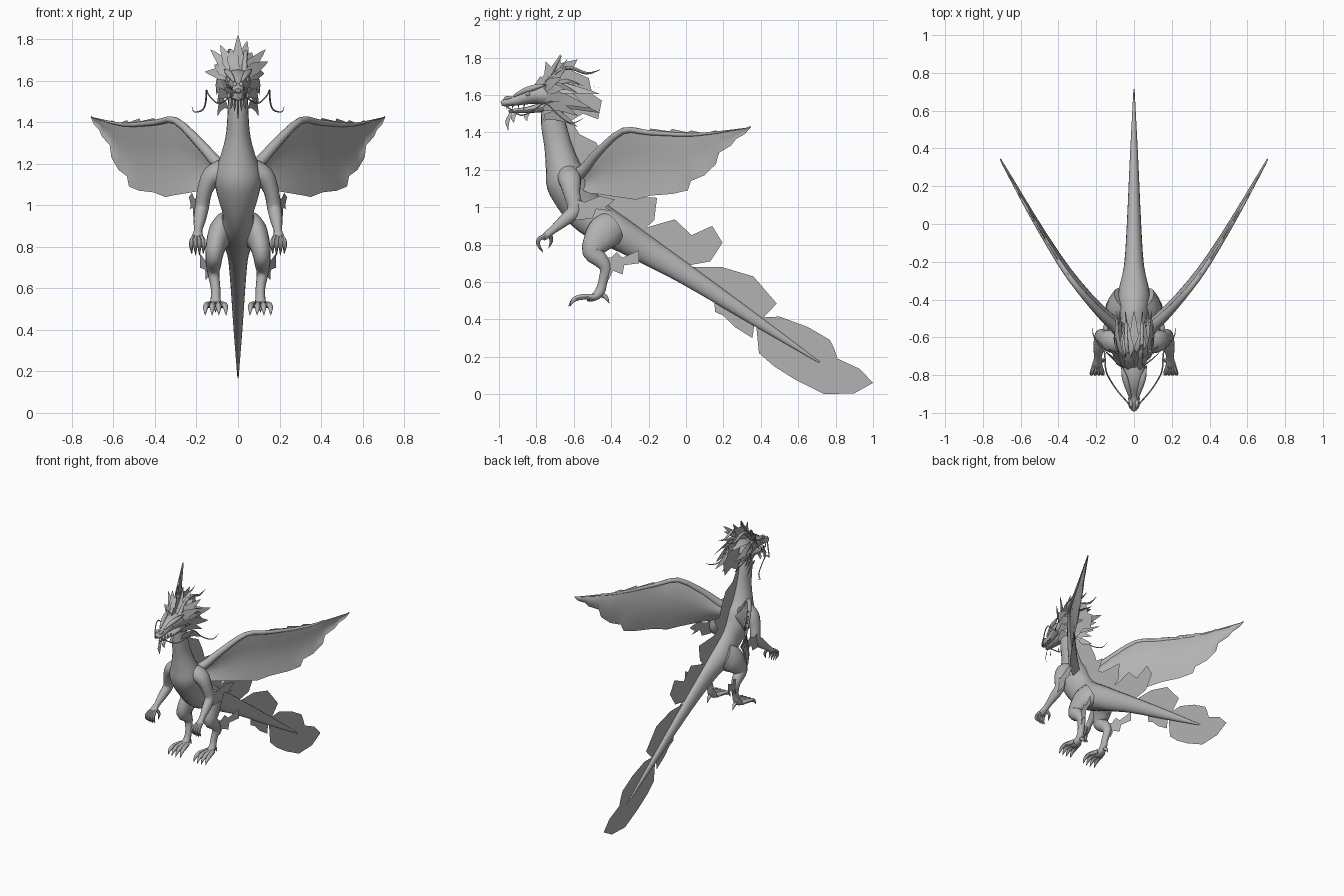
import bpy, bmesh, math, random
from mathutils import Vector

random.seed(4)
grey = bpy.data.materials.new("stone grey")
grey.diffuse_color = (0.45, 0.45, 0.45, 1)


def finish(name, bm, mirror=False):
    me = bpy.data.meshes.new(name)
    bmesh.ops.recalc_face_normals(bm, faces=bm.faces)
    bm.to_mesh(me)
    bm.free()
    me.materials.append(grey)
    ob = bpy.data.objects.new(name, me)
    bpy.context.collection.objects.link(ob)
    if mirror:
        m = ob.modifiers.new("mirror", 'MIRROR')
        m.use_clip = False
        m.use_mirror_merge = False
    return ob


def smooth_path(pts, n):
    """Catmull-Rom through points of any dimension."""
    out = []
    for i in range(len(pts) - 1):
        p0, p1, p2, p3 = pts[max(i - 1, 0)], pts[i], pts[i + 1], pts[min(i + 2, len(pts) - 1)]
        for k in range(n):
            t = k / n
            out.append([0.5 * (2 * b + (c - a) * t + (2 * a - 5 * b + 4 * c - d) * t * t
                               + (3 * b - a - 3 * c + d) * t ** 3)
                        for a, b, c, d in zip(p0, p1, p2, p3)])
    return out + [list(pts[-1])]


def add_tube(bm, pts, sides=12, n=3):
    """Tapered tube; each point is x, y, z, half width, half depth."""
    pts = smooth_path([p if len(p) == 5 else (*p, p[3]) for p in pts], n)
    rings = []
    for i, p in enumerate(pts):
        a, b = pts[max(i - 1, 0)], pts[min(i + 1, len(pts) - 1)]
        tan = (Vector(b[:3]) - Vector(a[:3])).normalized()
        side = Vector((1, 0, 0)) - tan * tan.x
        if side.length < 0.2:
            side = Vector((0, 1, 0)) - tan * tan.y
        side.normalize()
        up = tan.cross(side)
        rx, ry = max(p[3], 0.001), max(p[4], 0.001)
        rings.append([bm.verts.new(Vector(p[:3]) + side * rx * math.cos(u) + up * ry * math.sin(u))
                      for u in (2 * math.pi * k / sides for k in range(sides))])
    for r, s in zip(rings, rings[1:]):
        for k in range(sides):
            j = (k + 1) % sides
            bm.faces.new((r[k], r[j], s[j], s[k]))
    bm.faces.new(rings[0][::-1])
    bm.faces.new(rings[-1])


def tubes(name, paths, mirror=False, sides=12, n=3):
    bm = bmesh.new()
    for p in paths:
        add_tube(bm, p, sides, n)
    return finish(name, bm, mirror)


def sheet(name, outline, x=0.0, lean=0.0, mirror=False):
    """Flat fin from a side outline of (y, z) points."""
    bm = bmesh.new()
    y0 = outline[0][0]
    f = bm.faces.new([bm.verts.new((x + lean * (y - y0), y, z)) for y, z in outline])
    bmesh.ops.triangulate(bm, faces=[f])
    return finish(name, bm, mirror)


def add_blade(bm, pts, width, across):
    """Curved leaf-shaped tuft with a notched point."""
    across = Vector(across).normalized()
    path = smooth_path(pts, 3)
    rows = []
    for i, p in enumerate(path):
        t = i / (len(path) - 1)
        w = width * (0.6 + 0.8 * t if t < 0.5 else 2 * (1 - t) + 0.02)
        rows.append([bm.verts.new(Vector(p) + across * w * s) for s in (-1, 1)])
    for a, b in zip(rows, rows[1:]):
        bm.faces.new((a[0], a[1], b[1], b[0]))


# body from neck to tail tip
spine = [(-.72, 1.57, .045, .05), (-.71, 1.45, .05, .065), (-.685, 1.33, .06, .073),
         (-.66, 1.22, .09, .092), (-.635, 1.14, .115, .115), (-.59, 1.05, .10, .11),
         (-.53, .97, .075, .105), (-.45, .91, .083, .10), (-.36, .86, .083, .09),
         (-.22, .775, .053, .075), (0, .64, .038, .055), (.35, .41, .022, .032), (.714, .17, .003, .004)]
tubes("body", [[(0, *p) for p in spine]], sides=20)

# head, jaw, brow, eyes and teeth
skull = [(-.988, 1.553, .012, .012), (-.965, 1.56, .028, .022), (-.91, 1.57, .03, .027),
         (-.86, 1.588, .042, .04), (-.81, 1.60, .056, .048), (-.75, 1.60, .062, .055),
         (-.69, 1.59, .05, .05), (-.65, 1.57, .02, .025)]
tubes("skull", [[(0, *p) for p in skull]], sides=16)
jaw = [(-.95, 1.512, .01, .006), (-.92, 1.515, .022, .011), (-.85, 1.52, .032, .016),
       (-.76, 1.535, .045, .027), (-.71, 1.55, .03, .02)]
tubes("lower_jaw", [[(0, *p) for p in jaw]], sides=12)
tubes("brow", [[(.018, -.92, 1.595, .006), (.034, -.865, 1.622, .014), (.05, -.81, 1.64, .015),
                (.066, -.75, 1.655, .002)]], True, 8)
tubes("nostril", [[(.012, -.975, 1.575, .004), (.016, -.955, 1.585, .011), (.016, -.93, 1.585, .004)]], True, 8)
bm = bmesh.new()
bmesh.ops.create_uvsphere(bm, u_segments=10, v_segments=8, radius=.012)
bmesh.ops.translate(bm, vec=(.043, -.845, 1.605), verts=bm.verts)
finish("eye", bm, True)
tubes("teeth", [[(.024 + .004 * i, -.955 + .03 * i, 1.548, .005), (.024 + .004 * i, -.958 + .03 * i, 1.523, .001)]
                for i in range(4)], True, 6, 1)

# whiskers and horns
tubes("whisker", [[(.02, -.96, 1.54, .005), (.09, -.88, 1.49, .004), (.14, -.8, 1.53, .004),
                   (.152, -.75, 1.555, .004), (.155, -.69, 1.5, .004), (.17, -.64, 1.46, .004),
                   (.21, -.6, 1.45, .003), (.222, -.55, 1.475, .001)]], True, 6)
tubes("horn", [[(.03, -.76, 1.64, .014), (.035, -.69, 1.72, .012), (.04, -.62, 1.745, .01),
                (.042, -.53, 1.715, .007), (.045, -.46, 1.735, .001)]], True, 8)

# beard hanging from the chin
bm = bmesh.new()
for x, y, dz in ((0, -.93, .10), (.015, -.9, .06), (-.015, -.9, .06), (.03, -.83, .05), (-.03, -.83, .05)):
    add_blade(bm, [(x, y, 1.515), (x, y - .025, 1.51 - dz * .5), (x * 1.3, y - .02, 1.51 - dz)], .013, (.5, 1, 0))
finish("beard", bm)

# mane: crown fan standing up, then tufts sweeping back
bm = bmesh.new()
for i in range(11):
    a = math.radians(-80 + 16 * i)
    r = (.19, .15, .21)[i % 3]
    s, c = math.sin(a), math.cos(a)
    y1 = -.70 + random.uniform(-.02, .03)
    add_blade(bm, [(s * .03, -.77, 1.61 + c * .02), (s * .09, y1 - .02, 1.62 + c * .09),
                   (s * r * .85, y1 + .04, 1.61 + c * r)], .03, (c, .25, -s))
finish("crown_tufts", bm)
bm = bmesh.new()
for i in range(13):
    a = math.radians(-120 + 20 * i)
    s, c = math.sin(a), math.cos(a)
    r = .05 + .02 * (i % 2)
    yl = -.46 - .05 * ((i * 2) % 3)
    add_blade(bm, [(s * .045, -.74, 1.6 + c * .05), (s * (r + .03), -.64, 1.59 + c * (r + .02)),
                   (s * (r + .035), yl, 1.55 + c * (r + .04))], .032, (c, .1, -s))
for sx in (-1, 1):
    for k in range(4):
        z = 1.66 - .05 * k
        add_blade(bm, [(sx * .05, -.76, z - .03), (sx * .08, -.68, z - .02), (sx * .10, -.58, z - .05 - .01 * k)],
                  .028, (sx * .3, .1, 1))
finish("mane_tufts", bm)
sheet("head_crest", [(-.82, 1.64), (-.78, 1.70), (-.76, 1.69), (-.75, 1.78), (-.72, 1.75), (-.67, 1.82), (-.67, 1.77),
                     (-.58, 1.79), (-.61, 1.73), (-.52, 1.69), (-.57, 1.65), (-.45, 1.57), (-.50, 1.53),
                     (-.47, 1.47), (-.55, 1.50), (-.62, 1.46), (-.70, 1.56)])

# fins along neck, back and tail
sheet("neck_fin", [(-.66, 1.48), (-.60, 1.44), (-.57, 1.39), (-.48, 1.345), (-.54, 1.29), (-.43, 1.25),
                   (-.47, 1.19), (-.34, 1.17), (-.38, 1.10), (-.48, 1.05), (-.58, 1.15), (-.63, 1.3)])
sheet("back_fin", [(-.50, 1.09), (-.40, 1.10), (-.34, 1.06), (-.155, 1.05), (-.17, .93), (-.23, .89),
                   (-.27, .84), (-.42, .92)])
sheet("hip_fin", [(-.25, .88), (-.06, .935), (.03, .85), (.14, .90), (.195, .81), (.13, .71), (.02, .69),
                  (.01, .63), (-.2, .75)])
sheet("tail_fin", [(.01, .68), (.19, .68), (.36, .63), (.33, .53), (.30, .50), (.485, .485), (.41, .405),
                   (.36, .40), (.2, .5)])
sheet("lower_tail_fin", [(.15, .53), (.155, .44), (.20, .42), (.26, .36), (.355, .30), (.37, .40)])
sheet("tail_leaf", [(.375, .37), (.4, .41), (.5, .415), (.65, .36), (.77, .29), (.79, .25), (.81, .19),
                    (.93, .135), (1.0, .06), (.9, .005), (.74, .0), (.58, .08), (.47, .15), (.39, .22)])

# wings: cambered membrane from stations of x, top z, bottom z
stations = [(.07, 1.18, 1.10), (.13, 1.25, 1.075), (.18, 1.315, 1.07), (.24, 1.38, 1.06), (.30, 1.425, 1.05),
            (.35, 1.425, 1.04), (.40, 1.41, 1.06), (.405, 1.42, 1.062), (.47, 1.405, 1.07), (.475, 1.418, 1.07),
            (.525, 1.40, 1.09), (.535, 1.41, 1.14), (.575, 1.395, 1.17), (.61, 1.41, 1.23), (.618, 1.40, 1.29),
            (.655, 1.405, 1.33), (.67, 1.415, 1.365), (.695, 1.42, 1.39), (.71, 1.432, 1.425)]


def wing_y(x):
    t = (x - .07) / .64
    return -.57 + .91 * t - .12 * math.sin(math.pi * t) * (1 - t * .4)


bm = bmesh.new()
ROWS = 6
for side in (-1, 1):
    grid = []
    for x, zt, zb in stations:
        col = []
        for r in range(ROWS + 1):
            v = r / ROWS
            taper = 1 - .8 * (x / .71) ** 2
            off = .03 * math.sin(math.pi * v) * taper + side * .02 * taper * (1 - v) * min(1, 4 * v + .1)
            col.append(bm.verts.new((x - off * .5, wing_y(x) + off, zt + (zb - zt) * v)))
        grid.append(col)
    for a, b in zip(grid, grid[1:]):
        for r in range(ROWS):
            bm.faces.new((a[r], a[r + 1], b[r + 1], b[r]))
bmesh.ops.remove_doubles(bm, verts=bm.verts, dist=.0005)
finish("wing", bm, True)
tubes("wing_arm", [[(.05, -.60, 1.16, .04)] + [(x, wing_y(x), z - .012, r) for x, z, r in (
    (.10, 1.215, .03), (.18, 1.305, .024), (.30, 1.42, .017), (.40, 1.41, .014), (.55, 1.40, .009),
    (.70, 1.435, .002))]], True, 10)

# arms, hands and elbow frills
arm = [(.07, -.63, 1.17, .055, .06), (.125, -.62, 1.14, .05, .06), (.16, -.61, 1.07, .037, .045),
       (.175, -.595, .985, .034, .04), (.185, -.65, .93, .03, .033), (.192, -.71, .88, .02, .022),
       (.195, -.745, .85, .027, .02), (.195, -.765, .83, .018, .012)]
tubes("arm", [arm], True, 14)
fingers = [[(.195 + .5 * d, -.745, .85, .013), (.195 + d, -.785, .83, .012), (.195 + 1.1 * d, -.79, .80, .01),
            (.195 + d, -.765, .755 + abs(d) * .4, .001)] for d in (-.027, -.009, .009, .027)]
fingers.append([(.185, -.73, .86, .012), (.165, -.72, .82, .01), (.165, -.735, .78, .001)])
tubes("fingers", fingers, True, 7)
sheet("elbow_frill", [(-.61, 1.0), (-.58, 1.04), (-.52, 1.02), (-.46, 1.06), (-.47, 1.02), (-.38, 1.04), (-.43, 1.0),
                      (-.40, .98), (-.48, .99), (-.50, .94), (-.54, .97), (-.59, .93)], .195, .18, True)

# legs, feet and heel frills
leg = [(.05, -.40, .89, .07, .09), (.085, -.44, .86, .06, .095), (.105, -.48, .81, .05, .075),
       (.115, -.50, .76, .043, .055), (.118, -.455, .715, .037, .042), (.118, -.43, .67, .028, .032),
       (.108, -.445, .60, .023, .025), (.108, -.46, .55, .024, .027), (.108, -.49, .52, .03, .022),
       (.108, -.53, .51, .03, .015)]
tubes("leg", [leg], True, 14)
toes = [[(.108 + .5 * d, -.49, .52, .017), (.108 + d, -.555, .52, .015), (.108 + 1.15 * d, -.60, .505, .012),
         (.108 + 1.2 * d, -.632 + abs(d) * .3, .47, .001)] for d in (-.042, -.013, .014, .042)]
toes.append([(.108, -.47, .54, .015), (.108, -.43, .52, .012), (.108, -.41, .485, .001)])
tubes("toes", toes, True, 8)
sheet("heel_frill", [(-.45, .73), (-.40, .73), (-.37, .76), (-.34, .73), (-.25, .77), (-.29, .72), (-.25, .70),
                     (-.33, .69), (-.34, .64), (-.39, .66), (-.41, .62), (-.45, .64)], .12, .32, True)

# smooth shading with kept edges
bpy.ops.object.select_all(action='SELECT')
bpy.context.view_layer.objects.active = bpy.context.selected_objects[0]
bpy.ops.object.shade_smooth_by_angle(angle=math.radians(45))
